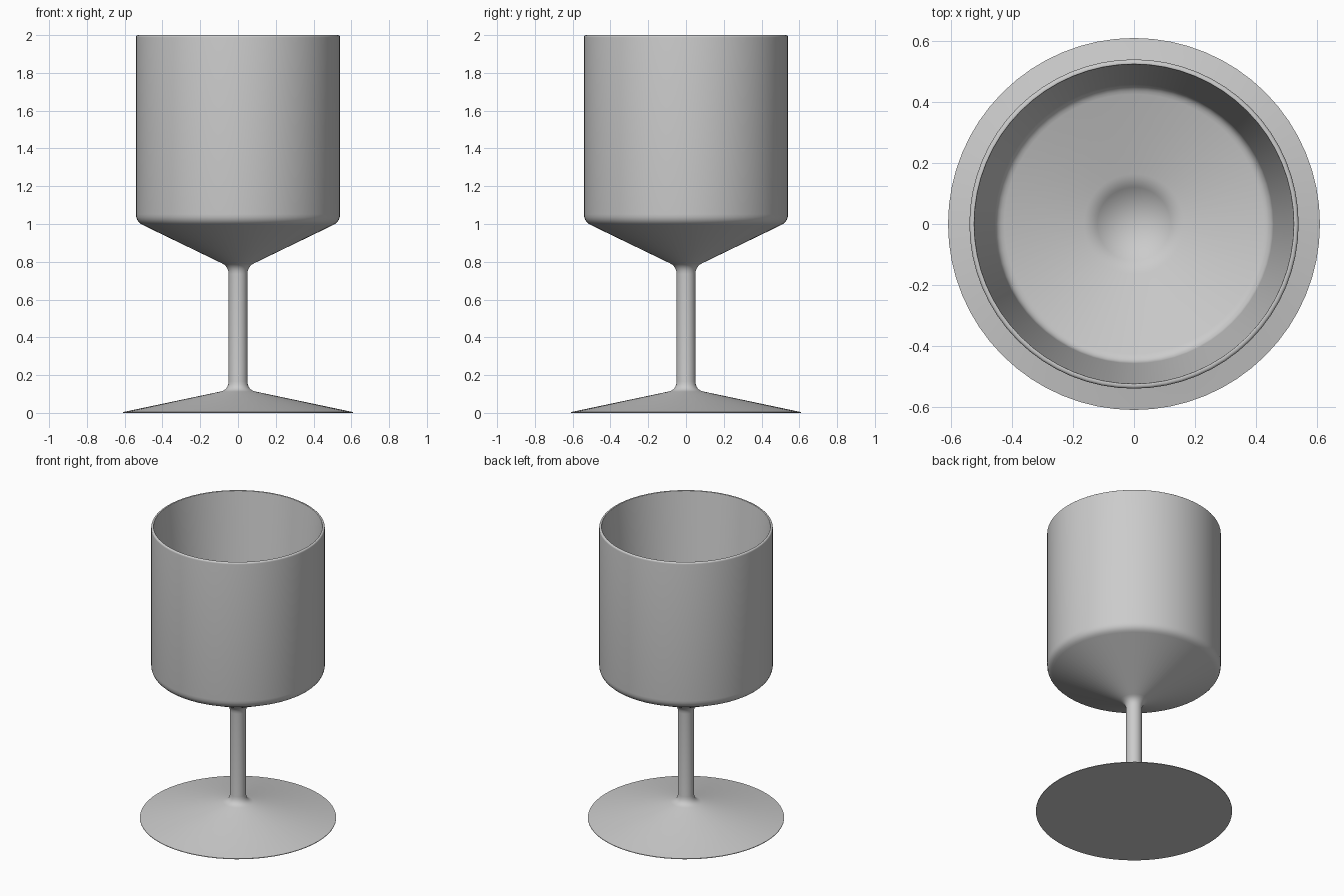
import bpy
import bmesh
import math
from mathutils import Vector, Matrix

cube = bpy.data.objects.get("Cube")
if cube:
    bpy.data.objects.remove(cube, do_unlink=True)

SEGMENTS = 64
FILLET_STEPS = 5

# One plain grey for the whole goblet
grey = bpy.data.materials.new("plain_grey")
grey.use_nodes = True
colour = (0.6, 0.6, 0.6, 1)
grey.diffuse_color = colour
grey.node_tree.nodes["Principled BSDF"].inputs["Base Color"].default_value = colour


def rounded(corners):
    """Profile of (radius, height, fillet length) corners, with the fillets filled in."""
    pts = []
    for i, (r, z, cut) in enumerate(corners):
        p = Vector((r, 0, z))
        if not cut:
            pts.append(p)
            continue
        before = Vector((corners[i - 1][0], 0, corners[i - 1][1]))
        after = Vector((corners[i + 1][0], 0, corners[i + 1][1]))
        a = p + (before - p).normalized() * cut
        b = p + (after - p).normalized() * cut
        for s in range(FILLET_STEPS + 1):
            t = s / FILLET_STEPS
            pts.append(a * (1 - t) ** 2 + p * 2 * t * (1 - t) + b * t ** 2)
    return pts


def lathe(name, profile):
    """Turn a profile about the z axis into a smooth closed solid."""
    bm = bmesh.new()
    verts = [bm.verts.new(p) for p in profile]
    edges = [bm.edges.new(pair) for pair in zip(verts, verts[1:])]
    bmesh.ops.spin(bm, geom=verts + edges, cent=(0, 0, 0), axis=(0, 0, 1),
                   angle=math.tau, steps=SEGMENTS)
    bmesh.ops.remove_doubles(bm, verts=bm.verts, dist=0.0001)
    bmesh.ops.recalc_face_normals(bm, faces=bm.faces)
    mesh = bpy.data.meshes.new(name)
    bm.to_mesh(mesh)
    bm.free()
    mesh.materials.append(grey)
    obj = bpy.data.objects.new(name, mesh)
    bpy.context.collection.objects.link(obj)
    bpy.ops.object.select_all(action="DESELECT")
    obj.select_set(True)
    bpy.context.view_layer.objects.active = obj
    bpy.ops.object.shade_smooth_by_angle(angle=math.radians(40))
    return obj


# Foot, stem and bowl turned as one piece, from the underside up and into the bowl
lathe("goblet", rounded([
    (0, 0, 0),
    (0.61, 0, 0),          # foot edge
    (0.61, 0.004, 0),
    (0.05, 0.122, 0.045),  # foot to stem
    (0.05, 0.775, 0.04),   # stem to bowl
    (0.54, 1.012, 0.04),   # bowl corner
    (0.54, 2, 0.012),      # rim
    (0.524, 2, 0.004),
    (0.455, 1.06, 0.03),   # bowl floor
    (0.14, 0.98, 0.025),   # central dip
    (0, 0.87, 0),
]))
